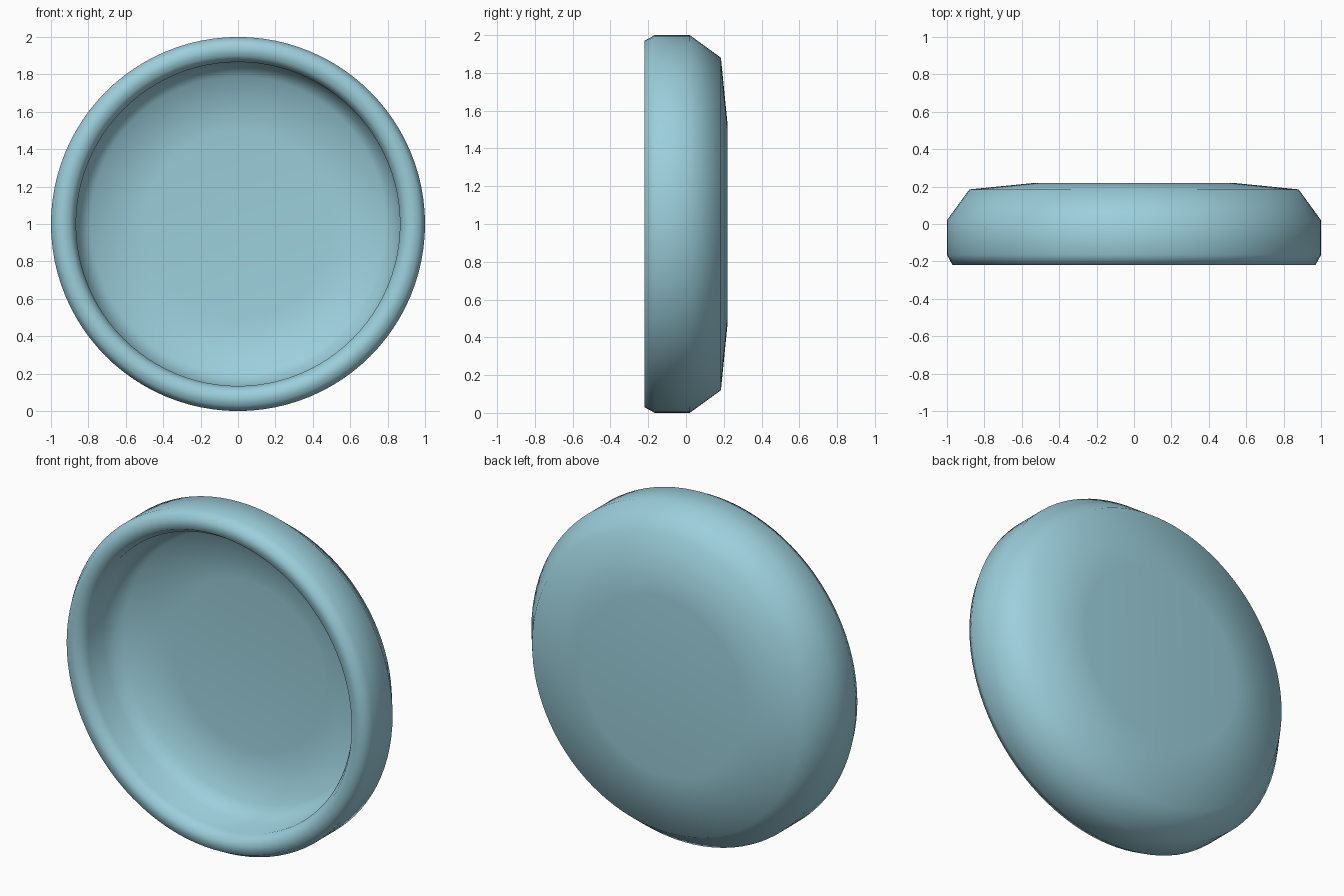
import bpy, bmesh
from math import sin, cos, pi

if "Cube" in bpy.data.objects:
    bpy.data.objects.remove(bpy.data.objects["Cube"])

SEGMENTS = 96

# Dish cross-section as (radius, y): back face, outer wall, rim, inner wall, floor
profile = [(0.53, 0.22), (0.88, 0.185), (1.0, 0.02), (1.0, -0.165), (0.97, -0.22),
           (0.90, -0.22), (0.866, -0.165), (0.866, -0.02), (0.79, 0.07), (0.50, 0.10)]


def lathe(name, points, center_z):
    """Revolve a closed profile around the y axis, capping both ends."""
    bm = bmesh.new()
    rings = []
    for r, y in points:
        rings.append([bm.verts.new((r * cos(2 * pi * i / SEGMENTS), y,
                                    center_z + r * sin(2 * pi * i / SEGMENTS)))
                      for i in range(SEGMENTS)])
    for a, b in zip(rings, rings[1:]):
        for i in range(SEGMENTS):
            j = (i + 1) % SEGMENTS
            bm.faces.new((a[i], a[j], b[j], b[i]))
    bm.faces.new(rings[0])
    bm.faces.new(rings[-1])
    bmesh.ops.recalc_face_normals(bm, faces=bm.faces)
    for f in bm.faces:
        f.smooth = True
    mesh = bpy.data.meshes.new(name)
    bm.to_mesh(mesh)
    bm.free()
    obj = bpy.data.objects.new(name, mesh)
    bpy.context.collection.objects.link(obj)
    return obj


dish = lathe("round_dish", profile, 1.0)

# Pale blue surface
mat = bpy.data.materials.new("pale_blue")
mat.diffuse_color = (0.33, 0.62, 0.71, 1)
mat.use_nodes = True
mat.node_tree.nodes["Principled BSDF"].inputs["Base Color"].default_value = mat.diffuse_color
dish.data.materials.append(mat)
